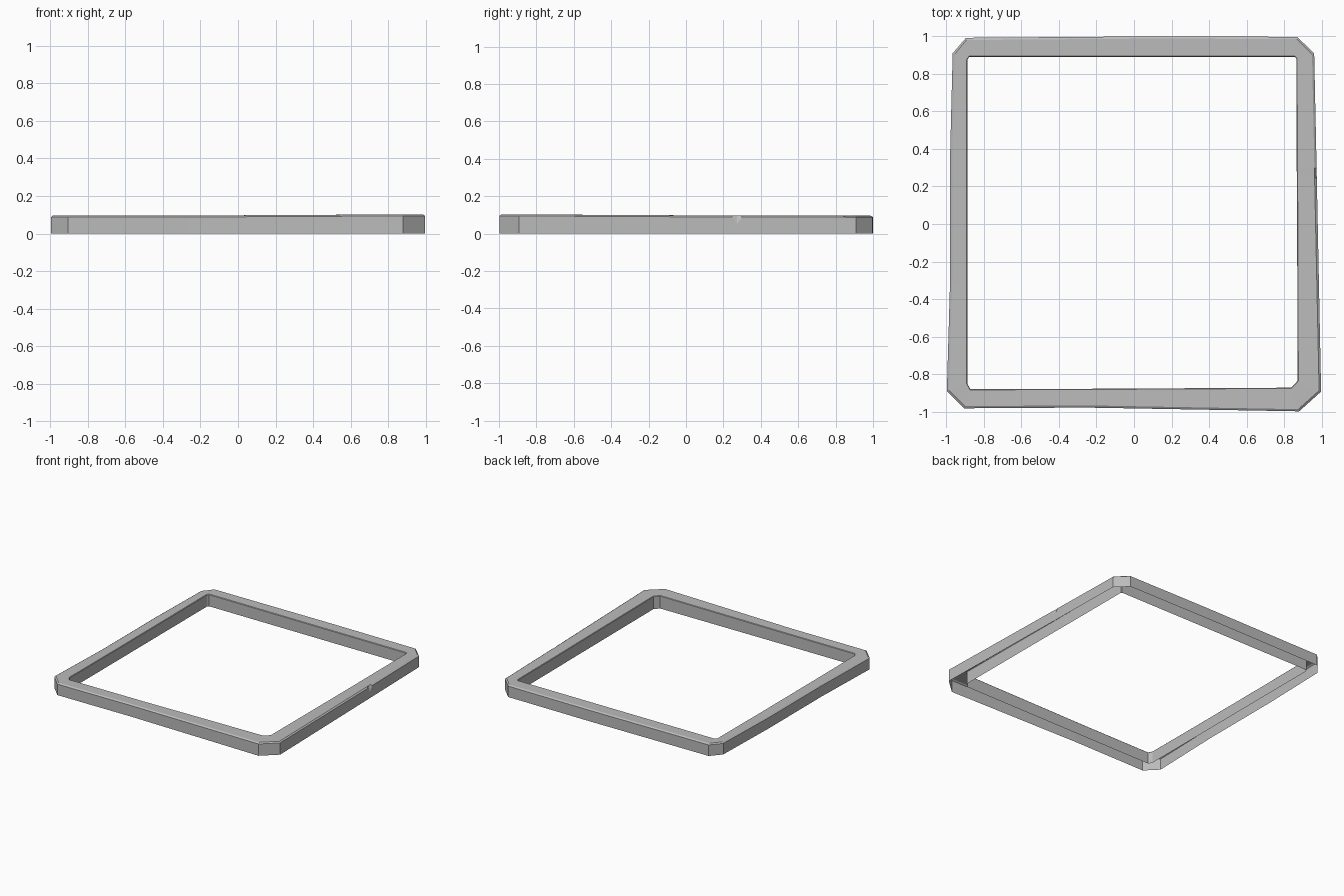
import bpy
import bmesh
from mathutils import Vector

if "Cube" in bpy.data.objects:
    bpy.data.objects.remove(bpy.data.objects["Cube"])

stone = bpy.data.materials.new("stone grey")
stone.diffuse_color = (0.5, 0.5, 0.5, 1)
stone.use_nodes = True
stone.node_tree.nodes["Principled BSDF"].inputs["Base Color"].default_value = stone.diffuse_color

# Each beam: stations of (outer x, outer y, inner x, inner y, height), counterclockwise
beams = {
    "front_beam": [(-.905, -.982, -.872, -.88, .095), (-.265, -.978, -.265, -.878, .096),
                   (.88, -.998, .838, -.872, .102)],
    "right_beam": [(.997, -.893, .872, -.835, .102), (.974, .245, .868, .26, .096),
                   (.973, .272, .867, .281, .096), (.973, .298, .867, .3, .096),
                   (.96, .908, .865, .882, .095)],
    "back_beam": [(.87, .997, .858, .89, .095), (.145, 1.0, .12, .89, .095),
                  (-.895, .992, -.878, .89, .096)],
    "left_beam": [(-.966, .91, -.888, .875, .096), (-.98, .36, -.888, .358, .094),
                  (-.98, -.305, -.888, -.312, .094), (-.997, -.89, -.888, -.85, .096)],
}
NOTCH = ("right_beam", 2)


def profile(station, notched=False):
    """Open-bottomed channel section with a small chamfer on both top edges."""
    ox, oy, ix, iy, h = station
    o, i = Vector((ox, oy, 0)), Vector((ix, iy, 0))
    d = (i - o).normalized()
    up = Vector((0, 0, 1))
    shoulder = 0.05 if notched else h - 0.008
    return [o, o + up * shoulder, o + d * 0.012 + up * h,
            i - d * 0.004 + up * h, i + up * (h - 0.004), i]


def sweep(name, rings):
    bm = bmesh.new()
    loops = [[bm.verts.new(p) for p in ring] for ring in rings]
    for a, b in zip(loops, loops[1:]):
        for k in range(len(a) - 1):
            bm.faces.new((a[k], b[k], b[k + 1], a[k + 1]))
    mesh = bpy.data.meshes.new(name)
    bm.to_mesh(mesh)
    bm.free()
    mesh.materials.append(stone)
    obj = bpy.data.objects.new(name, mesh)
    bpy.context.collection.objects.link(obj)


# Straight beams, with a small notch in the right one
for name, stations in beams.items():
    sweep(name, [profile(s, (name, n) == NOTCH) for n, s in enumerate(stations)])

# Corner stones bridge the end of one beam to the start of the next
runs = list(beams.values())
corners = ["front_right_corner", "back_right_corner", "back_left_corner", "front_left_corner"]
for n, name in enumerate(corners):
    sweep(name, [profile(runs[n][-1]), profile(runs[(n + 1) % 4][0])])
